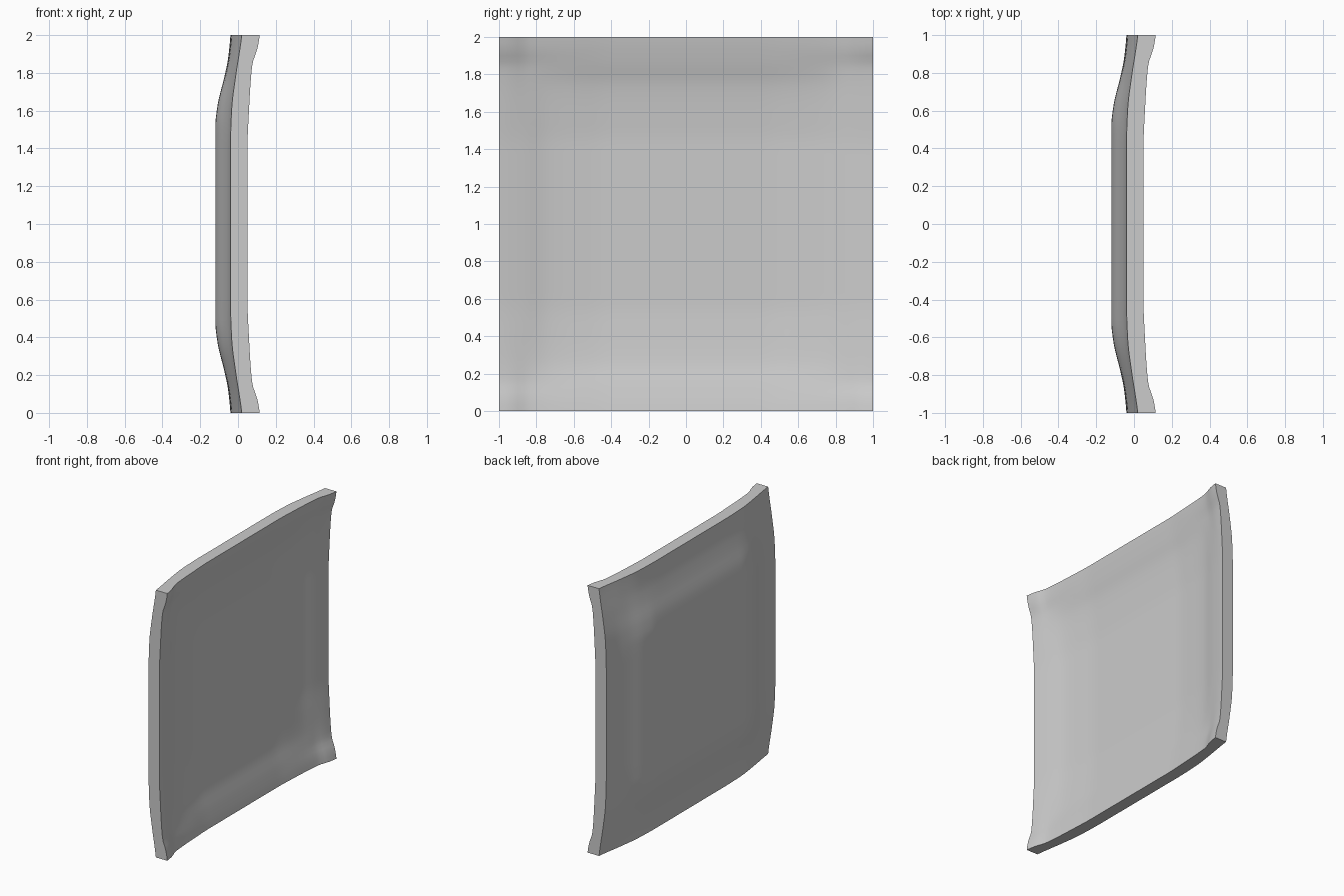
import bpy
import bmesh

cube = bpy.data.objects.get("Cube")
if cube:
    bpy.data.objects.remove(cube)

# Rise toward +x against distance from the middle, as (distance, rise)
OUTER_MID = [(0, 0), (0.52, 0), (0.63, 0.012), (0.78, 0.048), (0.88, 0.068), (1, 0.08)]
OUTER_RIM = [(0, 0), (0.4, 0), (0.6, 0.006), (0.8, 0.03), (0.9, 0.046), (1, 0.06)]
INNER_MID = [(0, 0), (0.42, 0), (0.6, 0.011), (0.74, 0.026), (0.87, 0.056), (1, 0.08)]
INNER_RIM = [(0, 0), (0.4, 0), (0.6, 0.008), (0.84, 0.025), (0.93, 0.053), (1, 0.065)]


def smooth_curve(points, t):
    """Smooth interpolation through the profile points."""
    slopes = [(b[1] - a[1]) / (b[0] - a[0]) for a, b in zip(points, points[1:])]
    tangents = [0] + [2 * a * b / (a + b) if a * b > 0 else 0
                      for a, b in zip(slopes, slopes[1:])] + [slopes[-1] * 0.7]
    for i, (a, b) in enumerate(zip(points, points[1:])):
        if t <= b[0] or i == len(slopes) - 1:
            w = b[0] - a[0]
            s = (t - a[0]) / w
            ease = s * s * (3 - 2 * s)
            return (a[1] + (b[1] - a[1]) * ease
                    + w * tangents[i] * s * (1 - s) ** 2
                    - w * tangents[i + 1] * s * s * (1 - s))


def dish(y, z, base, mid, rim):
    """Blend the middle and rim profiles into one dished surface."""
    y, z = min(abs(y), 1), min(abs(z), 1)
    py, pz = smooth_curve(mid, y), smooth_curve(mid, z)
    ey, ez = smooth_curve(rim, y), smooth_curve(rim, z)
    peak = mid[-1][1]
    wy, wz = py / peak, pz / peak
    corner = rim[-1][1] - peak
    return base + py + pz + (ez - pz) * wy + (ey - py) * wz - corner * wy * wz


# Curved square panel: an outer sheet extruded to an inner sheet
bm = bmesh.new()
bmesh.ops.create_grid(bm, x_segments=60, y_segments=60, size=1)
outer = list(bm.verts)
result = bmesh.ops.extrude_face_region(bm, geom=list(bm.faces), use_keep_orig=True)
inner = [v for v in result["geom"] if isinstance(v, bmesh.types.BMVert)]
for verts, base, mid, rim in ((outer, -0.12, OUTER_MID, OUTER_RIM),
                              (inner, -0.03, INNER_MID, INNER_RIM)):
    for v in verts:
        y, z = v.co.x, v.co.y
        v.co = (dish(y, z, base, mid, rim), y, z + 1)
bmesh.ops.recalc_face_normals(bm, faces=list(bm.faces))
mesh = bpy.data.meshes.new("curved_panel")
bm.to_mesh(mesh)
bm.free()

panel = bpy.data.objects.new("curved_panel", mesh)
bpy.context.collection.objects.link(panel)

# Plain grey finish
grey = bpy.data.materials.new("light_grey")
grey.use_nodes = True
grey.diffuse_color = (0.6, 0.6, 0.6, 1)
for node in grey.node_tree.nodes:
    if node.type == "BSDF_PRINCIPLED":
        node.inputs["Base Color"].default_value = (0.6, 0.6, 0.6, 1)
mesh.materials.append(grey)

# Smooth sheets with crisp border edges
bpy.ops.object.select_all(action="DESELECT")
panel.select_set(True)
bpy.context.view_layer.objects.active = panel
bpy.ops.object.shade_smooth_by_angle(angle=0.6)
